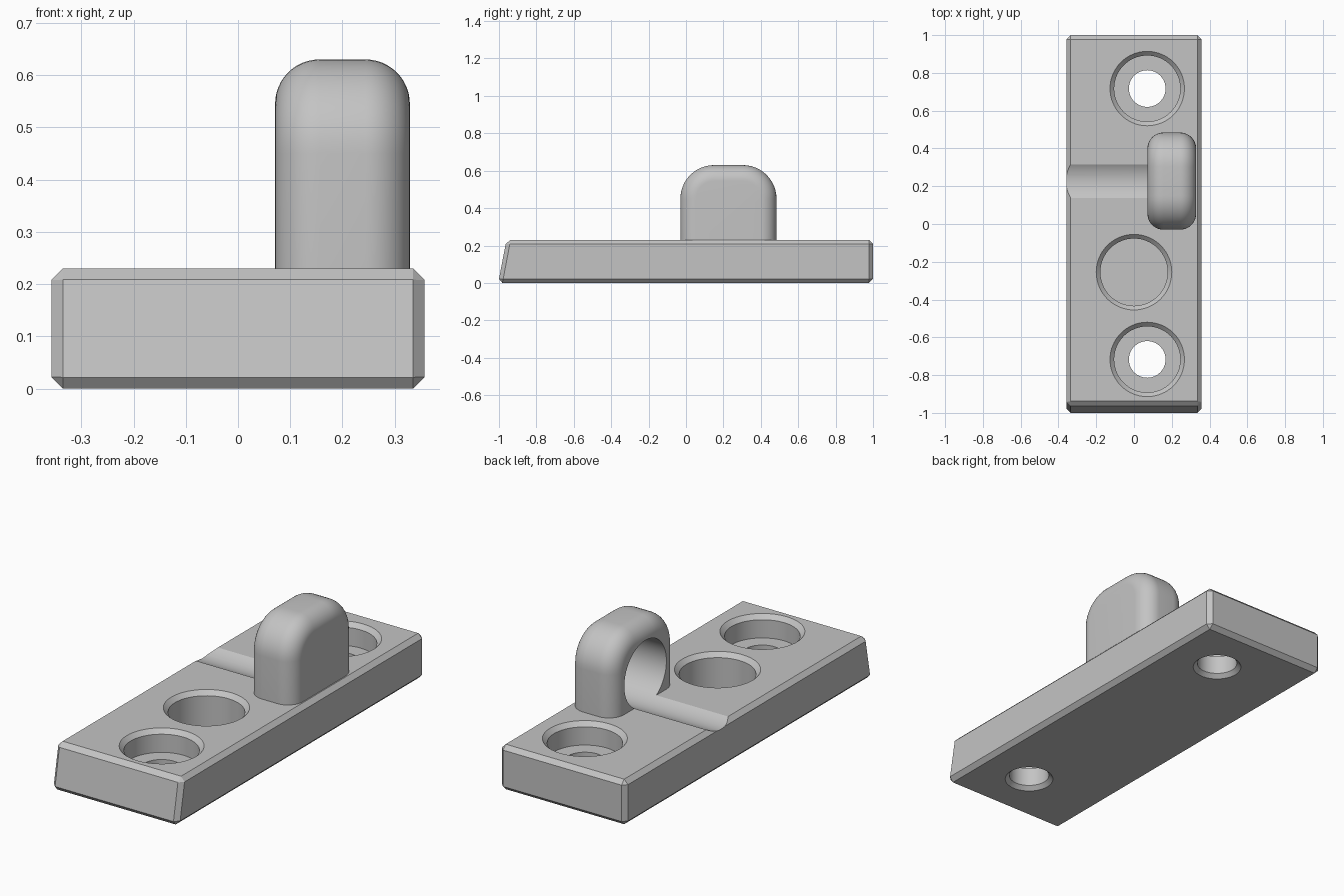
import bpy
import bmesh
import math
from mathutils import Matrix

default = bpy.data.objects.get("Cube")
if default:
    bpy.data.objects.remove(default, do_unlink=True)

# Single matte grey material
grey = bpy.data.materials.new("plain grey")
grey.use_nodes = True
COLOUR = (0.55, 0.55, 0.55, 1)
grey.diffuse_color = COLOUR
grey.node_tree.nodes["Principled BSDF"].inputs["Base Color"].default_value = COLOUR


def make_object(name, bm):
    bmesh.ops.recalc_face_normals(bm, faces=bm.faces[:])
    mesh = bpy.data.meshes.new(name)
    bm.to_mesh(mesh)
    bm.free()
    mesh.materials.append(grey)
    obj = bpy.data.objects.new(name, mesh)
    bpy.context.collection.objects.link(obj)
    return obj


def loft(name, rings):
    """Skin a stack of closed point loops and cap both ends."""
    bm = bmesh.new()
    loops = [[bm.verts.new(p) for p in ring] for ring in rings]
    n = len(loops[0])
    for a, b in zip(loops, loops[1:]):
        for i in range(n):
            j = (i + 1) % n
            bm.faces.new((a[i], a[j], b[j], b[i]))
    bm.faces.new(loops[0])
    bm.faces.new(loops[-1])
    return make_object(name, bm)


def turned(name, x, y, profile, sides=64):
    """Solid of revolution about a vertical axis from (radius, z) pairs."""
    angles = [2 * math.pi * i / sides for i in range(sides)]
    return loft(name, [[(x + r * math.cos(a), y + r * math.sin(a), z) for a in angles]
                       for r, z in profile])


def combine(target, tool, operation):
    """Apply a boolean and remove the tool."""
    mod = target.modifiers.new("combine", 'BOOLEAN')
    mod.operation, mod.solver, mod.object = operation, 'EXACT', tool
    bpy.context.view_layer.update()
    graph = bpy.context.evaluated_depsgraph_get()
    mesh = bpy.data.meshes.new_from_object(target.evaluated_get(graph))
    target.modifiers.clear()
    target.data = mesh
    bpy.data.objects.remove(tool, do_unlink=True)


# Chamfered base plate with a raked front end
HALF_W, TOP, CHAMFER = 0.357, 0.23, 0.022
bm = bmesh.new()
bmesh.ops.create_cube(bm, size=2)
for v in bm.verts:
    front = v.co.y < 0
    high = v.co.z > 0
    v.co.x *= HALF_W
    v.co.z = TOP if high else 0
    if front:
        v.co.y = -0.96 if high else -1.004
bmesh.ops.bevel(bm, geom=bm.edges[:], offset=CHAMFER, segments=1,
                affect='EDGES', profile=0.5)
plate = make_object("keeper_plate", bm)

# Rounded upright hood, its outline inset at both ends to form the fillets
MID_Y, HALF_Y, HOOD_TOP, CORNER, FILLET = 0.227, 0.257, 0.63, 0.18, 0.085
X_MIN, X_MAX, STEPS = 0.071, 0.329, 12


def arch(x, inset):
    radius = CORNER - inset
    cz = HOOD_TOP - CORNER
    cy = HALF_Y - CORNER
    points = [(x, MID_Y + HALF_Y - inset, 0.15)]
    for side, start in ((1, 0), (-1, math.pi / 2)):
        for i in range(STEPS + 1):
            a = start + math.pi / 2 * i / STEPS
            points.append((x, MID_Y + side * cy + radius * math.cos(a),
                           cz + radius * math.sin(a)))
    points.append((x, MID_Y - HALF_Y + inset, 0.15))
    return points


fillet = [(FILLET * (1 - math.sin(a)), FILLET * (1 - math.cos(a)))
          for a in (math.pi / 2 * i / STEPS for i in range(STEPS + 1))]
# each pair is (inset, distance from the end face)
left_end = [arch(X_MIN + d, inset) for d, inset in
            ((depth, gap) for gap, depth in reversed(fillet))]
left_end = [arch(X_MIN + FILLET * (1 - math.cos(math.pi / 2 * i / STEPS)),
                 FILLET * (1 - math.sin(math.pi / 2 * i / STEPS)))
            for i in range(STEPS + 1)]
right_end = [[(X_MIN + X_MAX - x, y, z) for x, y, z in ring]
             for ring in reversed(left_end)]
hood = loft("hood", left_end + right_end)
combine(plate, hood, 'UNION')

# Blind bolt socket that also runs out as a shallow groove across the plate
bm = bmesh.new()
START, END, SOCKET_R, SOCKET_Z = -0.5, 0.28, 0.17, 0.375
bmesh.ops.create_cone(bm, cap_ends=True, segments=72, radius1=SOCKET_R,
                      radius2=SOCKET_R, depth=END - START,
                      matrix=Matrix.Translation(((START + END) / 2, MID_Y, SOCKET_Z))
                      @ Matrix.Rotation(math.pi / 2, 4, 'Y'))
combine(plate, make_object("socket_cutter", bm), 'DIFFERENCE')

# Two counterbored screw holes, chamfered top and bottom
for y in (-0.717, 0.717):
    combine(plate, turned("screw_cutter", 0.07, y, [
        (0.137, -0.02), (0.097, 0.02), (0.097, 0.115),
        (0.175, 0.115), (0.175, 0.208), (0.217, 0.25)]), 'DIFFERENCE')

# Blind round pocket
combine(plate, turned("pocket_cutter", 0, -0.255, [
    (0.178, 0.03), (0.178, 0.208), (0.22, 0.25)]), 'DIFFERENCE')

# Smooth the curved surfaces, keep chamfers crisp
bpy.ops.object.select_all(action='DESELECT')
plate.select_set(True)
bpy.context.view_layer.objects.active = plate
bpy.ops.object.shade_smooth_by_angle(angle=math.radians(25))
